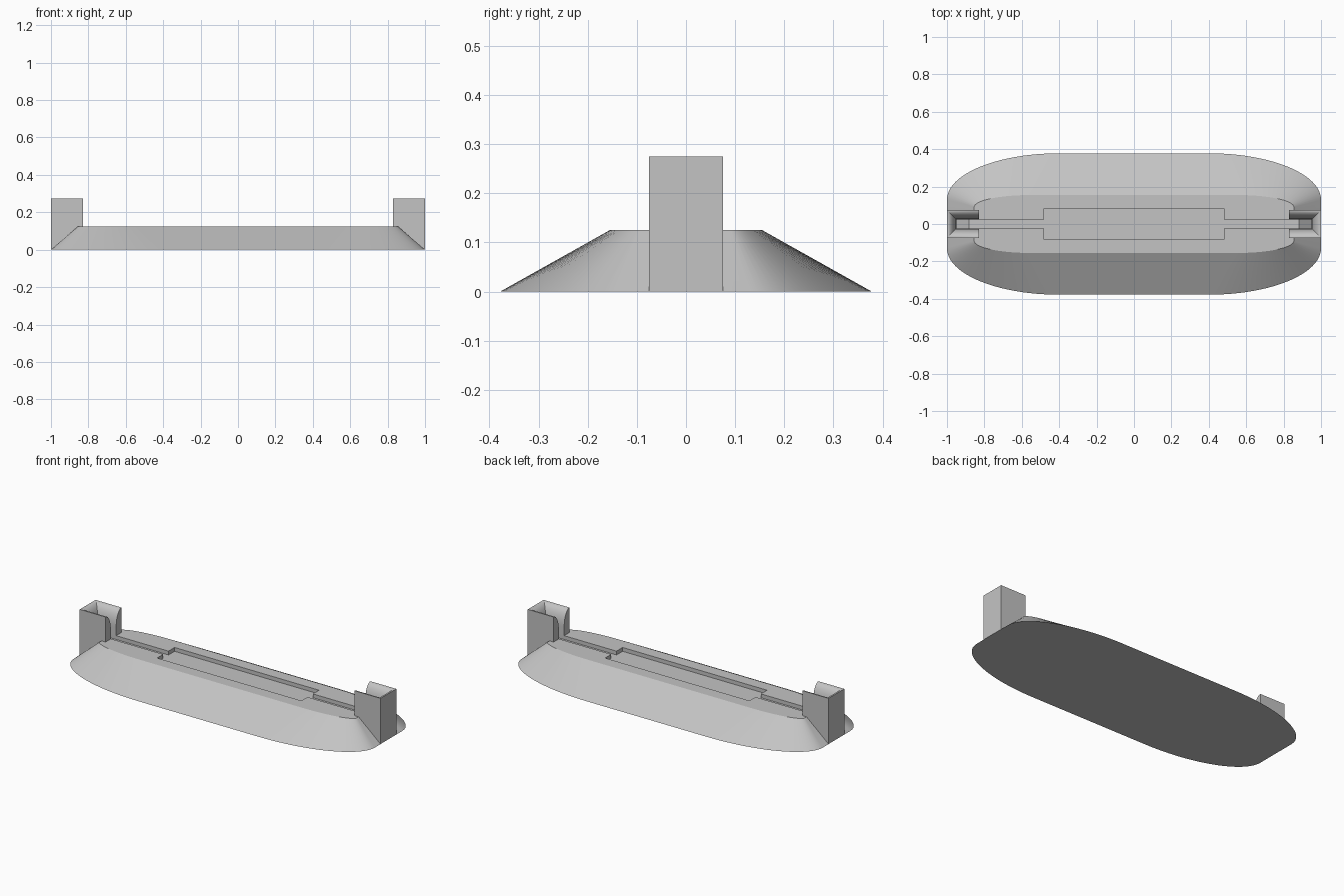
import bpy, bmesh, math

if "Cube" in bpy.data.objects:
    bpy.data.objects.remove(bpy.data.objects["Cube"])

grey = bpy.data.materials.new("light grey plastic")
grey.diffuse_color = (0.55, 0.55, 0.55, 1)
grey.use_nodes = True
grey.node_tree.nodes["Principled BSDF"].inputs["Base Color"].default_value = (0.55, 0.55, 0.55, 1)


def finish(name, bm):
    """Turn a bmesh into a linked object with the grey material."""
    bmesh.ops.recalc_face_normals(bm, faces=bm.faces)
    mesh = bpy.data.meshes.new(name)
    bm.to_mesh(mesh)
    bm.free()
    mesh.materials.append(grey)
    obj = bpy.data.objects.new(name, mesh)
    bpy.context.collection.objects.link(obj)
    return obj


def smooth(obj):
    bpy.ops.object.select_all(action='DESELECT')
    obj.select_set(True)
    bpy.context.view_layer.objects.active = obj
    bpy.ops.object.shade_smooth_by_angle(angle=math.radians(22))


def outline(cx, cy, rx, ry, steps=24):
    """Four elliptical corners joined by straight sides."""
    quarter = [(cx + rx * math.cos(t), cy + ry * math.sin(t))
               for t in (math.pi / 2 * i / steps for i in range(steps + 1))]
    half = quarter + [(-x, y) for x, y in reversed(quarter)]
    return half + [(-x, -y) for x, y in half]


def loft(name, lower, upper, z0, z1):
    """Closed solid between two outlines with equal point counts."""
    bm = bmesh.new()
    a = [bm.verts.new((x, y, z0)) for x, y in lower]
    b = [bm.verts.new((x, y, z1)) for x, y in upper]
    n = len(a)
    for i in range(n):
        j = (i + 1) % n
        bm.faces.new((a[i], a[j], b[j], b[i]))
    bm.faces.new(a[::-1])
    bm.faces.new(b)
    return finish(name, bm)


# Sloped base
base = loft("base", outline(0.40, 0.13, 0.60, 0.248),
            outline(0.55, 0.09, 0.305, 0.065), 0, 0.125)

# Shallow pocket with a narrow slot running out to both posts
quarter = [(0.95, 0.025), (0.48, 0.025), (0.48, 0.083)]
half = quarter + [(-x, y) for x, y in reversed(quarter)]
shape = half + [(-x, -y) for x, y in half]
cutter = loft("groove_cutter", shape, shape, 0.102, 0.2)
cutter.hide_render = True
cut = base.modifiers.new("groove", 'BOOLEAN')
cut.operation = 'DIFFERENCE'
cut.solver = 'EXACT'
cut.object = cutter
bpy.ops.object.select_all(action='DESELECT')
base.select_set(True)
bpy.context.view_layer.objects.active = base
bpy.ops.object.modifier_apply(modifier=cut.name)
bpy.data.objects.remove(cutter)
smooth(base)

# End posts: a wall section with a flared mouth, swept round three sides
section = [(0, 0), (0, 0.275)]
for i in range(1, 11):
    t = math.pi / 2 * i / 10
    section.append((0.05 * math.sin(t), 0.175 + 0.10 * math.cos(t)))
section.append((0.05, 0))


def post(name, side):
    bm = bmesh.new()
    rings = []
    for d, z in section:
        y = 0.075 - d
        path = [(0.828, y), (1 - d, y), (1 - d, -y), (0.828, -y)]
        rings.append([bm.verts.new((side * px, py, z)) for px, py in path])
    n = len(rings)
    for i in range(n):
        a, b = rings[i], rings[(i + 1) % n]
        for k in range(3):
            bm.faces.new((a[k], a[k + 1], b[k + 1], b[k]))
    bm.faces.new([r[0] for r in rings])
    bm.faces.new([r[3] for r in rings])
    smooth(finish(name, bm))


post("left_post", 1)
post("right_post", -1)
